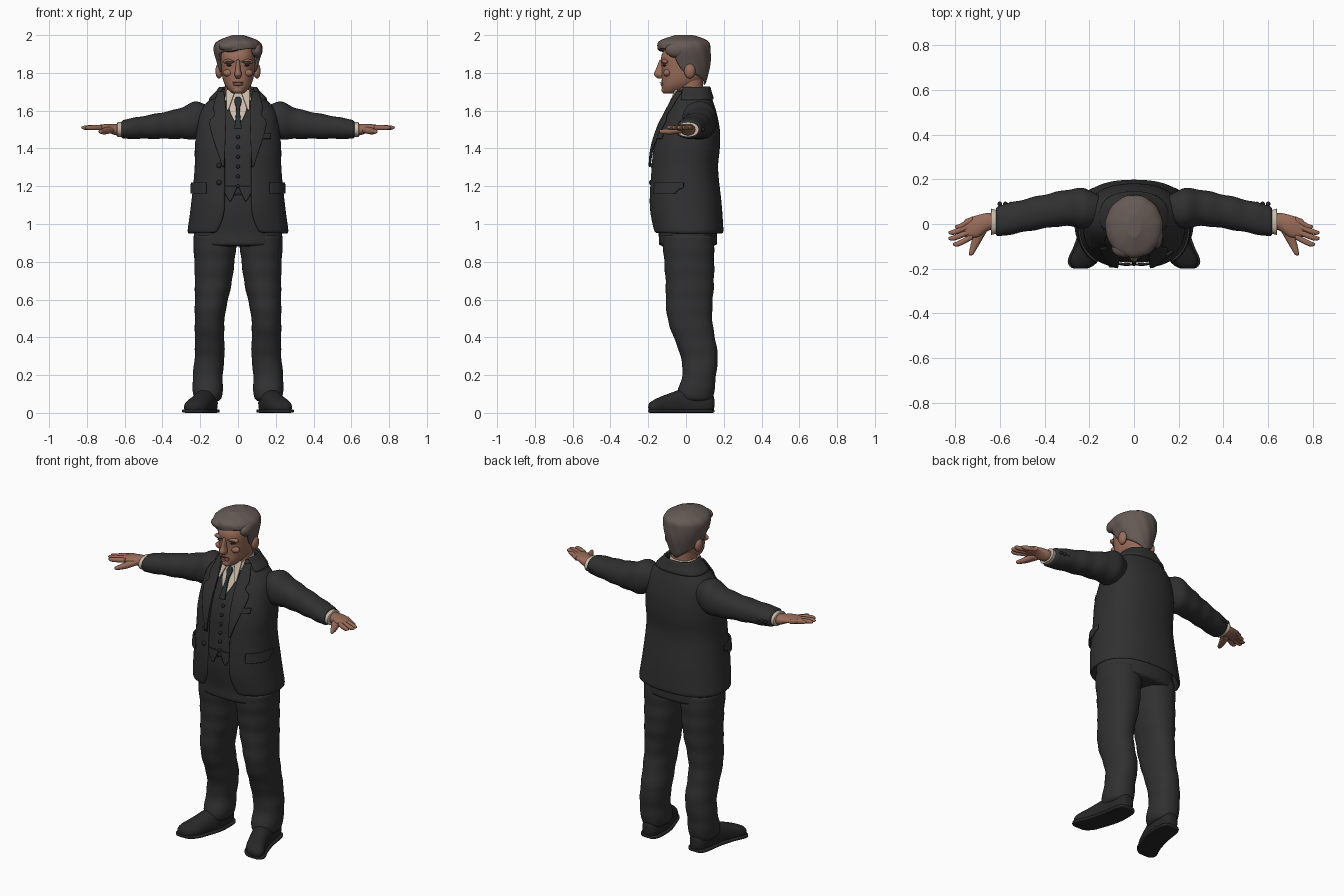
import bpy, bmesh
from math import sin, cos, asin, pi, tau, radians

cube = bpy.data.objects.get("Cube")
if cube:
    bpy.data.objects.remove(cube)


def material(name, red, green, blue):
    mat = bpy.data.materials.new(name)
    mat.use_nodes = True
    colour = (red, green, blue, 1)
    mat.diffuse_color = colour
    mat.node_tree.nodes["Principled BSDF"].inputs["Base Color"].default_value = colour
    return mat


SUIT = material("charcoal suit", .03, .03, .03)
LEATHER = material("black leather", .02, .02, .02)
TIE = material("dark tie", .02, .03, .03)
SHIRT = material("cream shirt", .6, .5, .4)
SKIN = material("tan skin", .32, .15, .1)
LIPS = material("lips", .2, .08, .06)
HAIR = material("greying brown hair", .13, .1, .09)
EYES = material("dark eyes", .03, .02, .02)


def finish(name, mat, bm, mirror=False, thick=0, level=1):
    mesh = bpy.data.meshes.new(name)
    bm.to_mesh(mesh)
    bm.free()
    mesh.materials.append(mat)
    mesh.shade_smooth()
    ob = bpy.data.objects.new(name, mesh)
    bpy.context.collection.objects.link(ob)
    if mirror:
        ob.modifiers.new("Mirror", 'MIRROR').use_mirror_merge = False
    if thick:
        solid = ob.modifiers.new("Thickness", 'SOLIDIFY')
        solid.thickness = abs(thick)
        solid.offset = 1 if thick > 0 else -1
    if level:
        smooth = ob.modifiers.new("Smooth", 'SUBSURF')
        smooth.levels = smooth.render_levels = level


def grid(name, mat, rows, closed=True, cap_start=True, **options):
    """Skin a list of equal-length point rows; closed rows also get end caps."""
    bm = bmesh.new()
    rings = [[bm.verts.new(point) for point in row] for row in rows]
    count = len(rings[0])
    for low, high in zip(rings, rings[1:]):
        for i in range(count if closed else count - 1):
            j = (i + 1) % count
            bm.faces.new((low[i], low[j], high[j], high[i]))
    if closed:
        for ring in ([rings[0], rings[-1]] if cap_start else [rings[-1]]):
            middle = bm.verts.new([sum(v.co[k] for v in ring) / count for k in range(3)])
            for i in range(count):
                bm.faces.new((ring[i], ring[(i + 1) % count], middle))
        bmesh.ops.recalc_face_normals(bm, faces=bm.faces)
    finish(name, mat, bm, **options)


def spread(start, end, steps):
    return [start + (end - start) * i / steps for i in range(steps + 1)]


def sample(table, at):
    """Smooth curve through the table rows, keyed by their first value."""
    at = min(max(at, table[0][0]), table[-1][0])
    last = len(table) - 1
    i = next(k for k in range(last) if at <= table[k + 1][0])

    def slope(k, column):
        before, after = table[max(k - 1, 0)], table[min(k + 1, last)]
        return (after[column] - before[column]) / (after[0] - before[0])

    a, b = table[i], table[i + 1]
    span = b[0] - a[0]
    f = (at - a[0]) / span
    ease = f * f * (3 - 2 * f)
    return [a[c] + (b[c] - a[c]) * ease
            + span * f * (1 - f) * (slope(i, c) * (1 - f) - slope(i + 1, c) * f)
            for c in range(1, len(a))]


def rounded(value, power):
    return abs(value) ** power * (1 if value >= 0 else -1)


def loft(name, mat, table, axis=2, steps=16, square=.9, ripple=0, floor=0, **options):
    """Table rows: position on axis, two centre values, two radii."""
    rows = []
    for at in spread(table[0][0], table[-1][0], steps):
        ca, cb, ra, rb = sample(table, at)
        swell = 1 + ripple * sin(60 * at)
        row = []
        for i in range(20):
            t = tau * i / 20
            point = [ca + ra * swell * rounded(cos(t), square),
                     cb + rb * swell * rounded(sin(t), square)]
            point.insert(axis, at)
            point[2] = max(point[2], floor)
            row.append(point)
        rows.append(row)
    grid(name, mat, rows, **options)


def ball(name, mat, place, size, mirror=False):
    bm = bmesh.new()
    bmesh.ops.create_uvsphere(bm, u_segments=16, v_segments=10, radius=1)
    for v in bm.verts:
        v.co = [p + s * c for p, s, c in zip(place, size, v.co)]
    finish(name, mat, bm, mirror=mirror, level=0)


# Torso profile: height, half width, front, back
TORSO = [(.95, .27, -.18, .2), (1.1, .25, -.2, .19), (1.3, .23, -.19, .17),
         (1.4, .23, -.18, .18), (1.5, .22, -.15, .18), (1.6, .2, -.1, .16),
         (1.66, .15, -.07, .14), (1.72, .09, -.05, .12)]
SQUARE = .84


def body(t, z, grow=0):
    """Point on the torso at angle t from the front."""
    half, front, back = sample(TORSO, z)
    return ((half + grow) * rounded(sin(t), SQUARE),
            (front + back) / 2 - ((back - front) / 2 + grow) * rounded(cos(t), SQUARE), z)


def angle(x, z):
    return asin(rounded(min(x / sample(TORSO, z)[0], 1), 1 / SQUARE))


def band(name, bottom, top, grow):
    grid(name, SUIT, [[body(t, z, grow) for t in spread(0, tau, 32)[:-1]]
                      for z in spread(bottom, top, 16)])


def patch(name, mat, table, grow, thick=.01, mirror=False):
    """Cloth lying on the torso; table rows: height, x start, x end."""
    rows = []
    for z in spread(table[0][0], table[-1][0], 16):
        start, end = sample(table, z)
        rows.append([body(t, z, grow) for t in spread(angle(start, z), angle(end, z), 6)])
    grid(name, mat, rows, closed=False, thick=thick, mirror=mirror)


# Coat, cut away at the front towards the hem
rows = []
for z in spread(.95, 1.72, 24):
    edge = angle(.07 + 2 * max(0, 1.1 - z) ** 2, z)
    rows.append([body(t, z) for t in spread(edge, tau - edge, 36)])
grid("coat", SUIT, rows, closed=False, thick=-.016)
grid("coat_collar", SUIT, [[body(t, z, .01) for t in spread(1, tau - 1, 24)]
                           for z in spread(1.66, 1.73, 4)], closed=False, thick=-.016)
patch("lapels", SUIT, [(1.3, .07, .08), (1.55, .06, .15), (1.57, .06, .11),
                       (1.6, .06, .13), (1.7, .07, .1)], .004, mirror=True)
patch("pocket_flaps", SUIT, [(1.16, .16, .24), (1.22, .16, .24)], .004, mirror=True)
patch("breast_pocket", SUIT, [(1.45, .1, .17), (1.48, .1, .17)], .002)

# Vest, shirt front and tie
band("vest", 1.14, 1.66, -.025)
patch("vest_points", SUIT, [(1.12, .04, .05), (1.2, 0, .1)], -.022, mirror=True)
patch("shirt_front", SHIRT, [(1.52, -.01, .01), (1.6, -.05, .05), (1.7, -.05, .05)], -.016)
patch("shirt_collar_wings", SHIRT, [(1.6, .05, .06), (1.71, .01, .06)], 0, mirror=True)
loft("shirt_collar", SHIRT, [(1.65, 0, .02, .09, .08), (1.72, 0, .03, .07, .07)])
patch("tie", TIE, [(1.5, -.02, .02), (1.61, -.01, .01), (1.65, -.02, .02),
                   (1.67, -.01, .01)], 0)

# Buttons
for k, z in enumerate(spread(1.2, 1.46, 5)):
    ball(f"vest_button_{k}", LEATHER, body(0, z, -.02), (.01, .01, .01))
for k, z in enumerate((1.22, 1.31)):
    ball(f"coat_button_{k}", LEATHER, body(angle(-.1, z), z), (.014, .01, .014))
for k, x in enumerate(spread(.55, .6, 2)):
    ball(f"cuff_buttons_{k}", LEATHER, (x, .09, 1.5), (.01, .01, .01), mirror=True)

# Sleeves and shirt cuffs
loft("sleeves", SUIT, [(.14, .06, 1.56, .06, .06), (.22, .07, 1.55, .09, .1),
                       (.32, .07, 1.53, .08, .08), (.62, .01, 1.5, .07, .05)],
     axis=0, steps=24, ripple=.03, mirror=True)
loft("shirt_cuffs", SHIRT, [(.6, .01, 1.5, .05, .04), (.64, .01, 1.5, .06, .04)],
     axis=0, mirror=True)

# Hands
loft("palms", SKIN, [(.6, .01, 1.5, .03, .03), (.65, .01, 1.5, .04, .03),
                     (.7, -.01, 1.51, .05, .02), (.76, -.02, 1.51, .04, .01)],
     axis=0, mirror=True)
for k, (finger, tip) in enumerate((("index", .81), ("middle", .83), ("ring", .83), ("little", .8))):
    y = .026 * k - .055
    bend = y - .035
    loft(finger + "_fingers", SKIN, [(.72, y, 1.51, .014, .014),
                                     (tip - .02, bend, 1.51, .012, .012),
                                     (tip, bend, 1.51, .005, .005)],
         axis=0, steps=10, mirror=True)
loft("thumbs", SKIN, [(-.14, .73, 1.49, .01, .01), (-.09, .71, 1.49, .02, .016),
                      (-.02, .68, 1.5, .03, .02)], axis=1, steps=8, mirror=True)

# Trousers
band("trouser_seat", .88, 1.2, -.035)
loft("trouser_legs", SUIT, [(.06, .16, .05, .07, .09), (.1, .16, .05, .08, .1),
                            (.2, .16, .07, .08, .09), (.3, .15, .07, .08, .1),
                            (.5, .15, .02, .08, .12), (.7, .13, .02, .1, .13),
                            (.95, .12, .01, .12, .14)],
     steps=32, ripple=.02, mirror=True)

# Shoes and soles
SHOES = [(-.2, .24, .03, .03, .02), (-.17, .23, .03, .06, .04), (-.1, .2, .04, .06, .06),
         (0, .17, .05, .06, .08), (.12, .16, .05, .05, .07), (.15, .16, .05, .03, .04)]
loft("shoes", LEATHER, SHOES, axis=1, mirror=True)
loft("soles", LEATHER, [(y, x, .01, width + .01, .01) for y, x, z, width, height in SHOES],
     axis=1, square=.4, mirror=True)

# Head and neck
loft("neck", SKIN, [(1.6, 0, .02, .07, .07), (1.8, 0, .02, .07, .07)])
loft("head", SKIN, [(1.69, 0, -.08, .03, .04), (1.72, 0, -.05, .06, .08),
                    (1.76, 0, -.02, .08, .11), (1.82, 0, -.01, .09, .12),
                    (1.9, 0, -.01, .09, .12), (1.96, 0, 0, .06, .08)])
loft("nose", SKIN, [(1.77, 0, -.13, .01, .02), (1.79, 0, -.14, .02, .03),
                    (1.82, 0, -.13, .014, .03), (1.87, 0, -.12, .01, .02)])
ball("ears", SKIN, (.1, .02, 1.81), (.02, .03, .04), mirror=True)
ball("brow_ridges", SKIN, (.04, -.11, 1.86), (.04, .02, .014), mirror=True)
ball("eyebrows", HAIR, (.04, -.12, 1.86), (.03, .014, .007), mirror=True)
ball("eyes", EYES, (.04, -.11, 1.84), (.02, .014, .006), mirror=True)
ball("cheeks", SKIN, (.05, -.1, 1.8), (.03, .02, .02), mirror=True)
ball("chin", SKIN, (0, -.11, 1.71), (.03, .02, .02))
ball("lips", LIPS, (0, -.12, 1.74), (.03, .016, .01))
ball("mouth_line", EYES, (0, -.13, 1.75), (.03, .01, .002))

# Hair with a wavy, swept hairline: height, half width, centre, half depth
HAIR_SHAPE = [(1.72, .07, .01, .09), (1.85, .11, 0, .13), (1.93, .13, -.01, .14),
              (1.97, .11, -.01, .13), (2, .03, -.01, .05)]
HAIRLINE = [(0, 1.92), (60, 1.9), (75, 1.81), (100, 1.8), (180, 1.73)]
rows = []
for rise in spread(0, pi / 2, 12):
    row = []
    for degrees in spread(-180, 180, 48)[:-1]:
        t = radians(degrees)
        low = sample(HAIRLINE, abs(degrees))[0] + .02 * sin(t) * max(0, cos(t))
        z = low + (2 - low) * sin(rise)
        half, centre, depth = sample(HAIR_SHAPE, z)
        wave = 1 + .014 * sin(11 * t + 30 * z)
        row.append((half * wave * sin(t), centre - depth * wave * cos(t), z))
    rows.append(row)
grid("hair", HAIR, rows, cap_start=False, thick=-.014)
ball("forelock", HAIR, (-.04, -.11, 1.94), (.06, .04, .03))
ball("side_wave", HAIR, (.1, -.05, 1.92), (.03, .06, .04))
